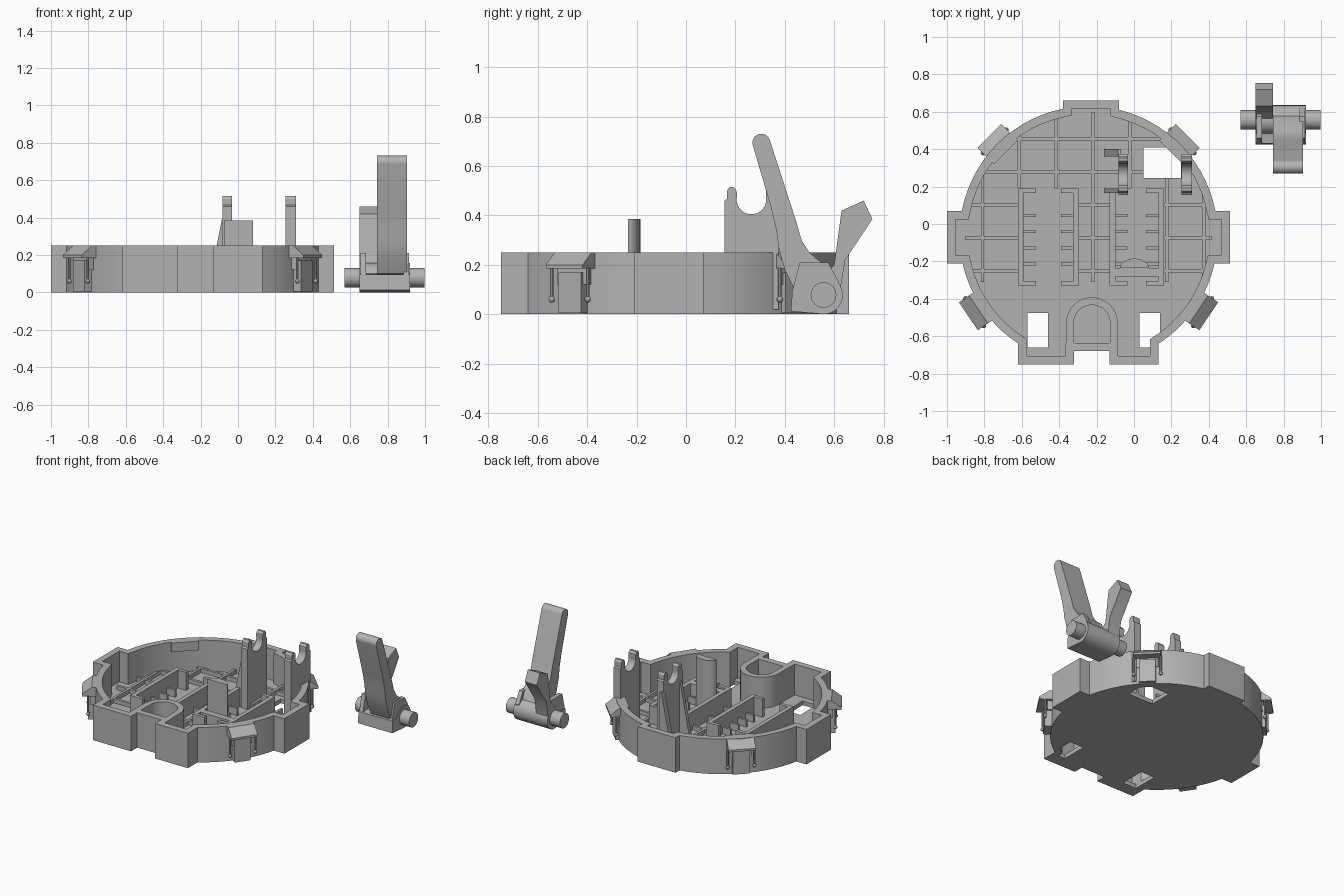
import bpy, bmesh, math
from mathutils import Matrix, Vector

old = bpy.data.objects.get("Cube")
if old:
    bpy.data.objects.remove(old, do_unlink=True)

grey = bpy.data.materials.new("plain_grey")
grey.use_nodes = True
COLOR = (0.45, 0.45, 0.45, 1)
grey.diffuse_color = COLOR
grey.node_tree.nodes["Principled BSDF"].inputs["Base Color"].default_value = COLOR

CX, CY, R = -0.243, -0.06, 0.69
FLOOR, TOP, WALL = 0.03, 0.25, 0.045
parts = []


def finish(name, bm):
    bmesh.ops.recalc_face_normals(bm, faces=bm.faces)
    mesh = bpy.data.meshes.new(name)
    bm.to_mesh(mesh)
    bm.free()
    mesh.materials.append(grey)
    ob = bpy.data.objects.new(name, mesh)
    bpy.context.collection.objects.link(ob)
    parts.append(ob)
    return ob


def place(a, b, t, axis):
    return {"x": (t, a, b), "y": (a, t, b), "z": (a, b, t)}[axis]


def add_prism(bm, pts, lo, hi, axis="z", matrix=Matrix()):
    low, high = [[bm.verts.new(matrix @ Vector(place(a, b, t, axis))) for a, b in pts] for t in (lo, hi)]
    bm.faces.new(low)
    bm.faces.new(high[::-1])
    for i in range(len(pts)):
        j = (i + 1) % len(pts)
        bm.faces.new((low[i], low[j], high[j], high[i]))


def add_box(bm, x0, x1, y0, y1, z0, z1, matrix=Matrix()):
    add_prism(bm, [(x0, y0), (x1, y0), (x1, y1), (x0, y1)], z0, z1, "z", matrix)


def prism(name, pts, lo, hi, axis="z"):
    bm = bmesh.new()
    add_prism(bm, pts, lo, hi, axis)
    return finish(name, bm)


def boxes(name, items):
    bm = bmesh.new()
    for item in items:
        add_box(bm, *item)
    return finish(name, bm)


def arc(cx, cy, r, a0, a1, n):
    steps = [math.radians(a0 + (a1 - a0) * i / n) for i in range(n + 1)]
    return [(cx + r * math.cos(a), cy + r * math.sin(a)) for a in steps]


def band(name, outer, inner, z0, z1, closed):
    """Wall between two matching outlines."""
    bm = bmesh.new()
    rings = [[bm.verts.new((x, y, z)) for x, y in line]
             for line, z in ((outer, z0), (outer, z1), (inner, z1), (inner, z0))]
    n = len(outer)
    for i in range(n if closed else n - 1):
        j = (i + 1) % n
        for k in range(4):
            a, b = rings[k], rings[(k + 1) % 4]
            bm.faces.new((a[i], a[j], b[j], b[i]))
    if not closed:
        for i in (0, n - 1):
            bm.faces.new([r[i] for r in rings])
    return finish(name, bm)


def inset(pts, d):
    """Mitred inward offset of a counter-clockwise outline."""
    out = []
    for i, p in enumerate(pts):
        p, a, b = Vector(p), Vector(pts[i - 1]), Vector(pts[(i + 1) % len(pts)])
        u, v = (p - a).normalized(), (b - p).normalized()
        n1, n2 = Vector((-u.y, u.x)), Vector((-v.y, v.x))
        out.append(tuple(p + (n1 + n2) * d / (1 + n1.dot(n2))))
    return out


# Housing outline: a circle with rectangular lugs and a front notch
def rim_at_x(x, s):
    return (x, CY + s * math.sqrt(R * R - (x - CX) ** 2))


def rim_at_y(y, s):
    return (CX + s * math.sqrt(R * R - (y - CY) ** 2), y)


def rim(p, q):
    a, b = [math.degrees(math.atan2(t[1] - CY, t[0] - CX)) for t in (p, q)]
    return arc(CX, CY, R, a, b if b > a else b + 360, 14)


e0, e1 = rim_at_y(-0.21, 1), rim_at_y(0.07, 1)
n0, n1 = rim_at_x(-0.08, 1), rim_at_x(-0.38, 1)
w0, w1 = rim_at_y(0.07, -1), rim_at_y(-0.21, -1)
s0, s1 = rim_at_x(-0.62, -1), rim_at_x(0.13, -1)
outline = ([(0.514, -0.21), (0.514, 0.07)] + rim(e1, n0) + [(-0.08, 0.66), (-0.38, 0.66)]
           + rim(n1, w0) + [(-1, 0.07), (-1, -0.21)] + rim(w1, s0)
           + [(-0.62, -0.75), (-0.32, -0.75), (-0.32, -0.68), (-0.13, -0.68), (-0.13, -0.75), (0.13, -0.75)]
           + rim(s1, e0))
band("outer_wall", outline, inset(outline, WALL), 0, TOP, True)

# Floor with three openings
HOLES = [(-0.57, -0.46, -0.66, -0.475), (0.03, 0.14, -0.66, -0.475), (0.05, 0.25, 0.245, 0.41)]
floor = prism("floor", inset(outline, 0.01), 0, FLOOR)
cutter = boxes("floor_cutter", [(*h, -0.1, 0.1) for h in HOLES])
cutter.hide_render = True
mod = floor.modifiers.new("openings", "BOOLEAN")
mod.object, mod.operation, mod.solver = cutter, "DIFFERENCE", "EXACT"
bpy.context.view_layer.objects.active = floor
bpy.ops.object.modifier_apply(modifier=mod.name)
parts.remove(cutter)
bpy.data.objects.remove(cutter, do_unlink=True)

# Low ribs on the floor, kept out of the bays and the opening
BAYS = [(-0.62, -0.295, -0.33, 0.19), (-0.13, 0.16, -0.33, 0.19), HOLES[2]]


def clear_spans(lo, hi, blocks):
    for b0, b1 in sorted(blocks):
        if b0 > lo:
            yield lo, min(b0, hi)
        lo = max(lo, b1)
    if lo < hi:
        yield lo, hi


ribs, half, reach = [], 0.009, R - 0.03
for i in range(7):
    x = -0.81 + 0.197 * i
    h = math.sqrt(reach ** 2 - (x - CX) ** 2)
    blocks = [b[2:] for b in BAYS if b[0] < x < b[1]]
    for lo, hi in clear_spans(max(CY - h, -0.31), CY + h, blocks):
        ribs.append((x - half, x + half, lo, hi, FLOOR - 0.01, 0.06))
for i in range(5):
    y = 0.455 - 0.176 * i
    h = math.sqrt(reach ** 2 - (y - CY) ** 2)
    blocks = [b[:2] for b in BAYS if b[2] < y < b[3]]
    for lo, hi in clear_spans(CX - h, CX + h, blocks):
        ribs.append((lo, hi, y - half, y + half, FLOOR - 0.01, 0.059))
boxes("floor_ribs", ribs)

# Bay rails with hooked ends and short stubs
rails = []
for x, s in ((-0.605, 1), (-0.31, -1), (-0.115, 1), (0.145, -1)):
    rails.append((x - 0.015, x + 0.015, -0.33, 0.19, FLOOR - 0.01, 0.16))
    lo, hi = sorted((x, x + s * 0.08))
    for y in (-0.33, 0.165):
        rails.append((lo, hi, y, y + 0.025, FLOOR - 0.01, 0.159))
    for k in range(4):
        y = -0.215 + 0.087 * k
        rails.append((lo, hi, y - 0.008, y + 0.008, FLOOR - 0.01, 0.08))
boxes("bay_rails", rails)

# Front arch
def arch_line(r):
    return [(-0.225 + r, -0.67)] + arc(-0.225, -0.53, r, 0, 180, 20) + [(-0.225 - r, -0.67)]


band("front_arch", arch_line(0.138), arch_line(0.097), FLOOR - 0.01, TOP, False)

# Contact plate with a rounded post
boxes("contact_plate", [(-0.13, 0.135, -0.28, -0.235, FLOOR - 0.01, 0.16)])
post = [(0.0025 + 0.0775 * a, -0.235 + 0.05 * b) for a, b in arc(0, 0, 1, 0, 180, 16)]
prism("round_post", post, FLOOR - 0.01, 0.385)

# Pair of axle cradles
side = [(0.155, FLOOR - 0.01), (0.155, 0.46), (0.166, 0.467), (0.166, 0.5), (0.176, 0.515), (0.192, 0.515), (0.205, 0.5)]
cradle = side + arc(0.265, 0.465, 0.06, 165, 375, 20) + [(0.53 - y, z) for y, z in reversed(side)]
prism("left_cradle", cradle, 0.255, 0.31, "x")
prism("right_cradle", cradle, -0.083, -0.033, "x")
for y0, y1 in ((0.36, 0.4), (0.165, 0.19)):
    prism("cradle_gusset", [(-0.16, 0.02), (-0.07, 0.02), (-0.07, 0.39), (-0.086, 0.39)], y0, y1, "y")

# Hooded clips around the rim
for angle, shift in ((-34, 0), (214, 0), (45, -0.025), (135, -0.025)):
    m = (Matrix.Translation((CX, CY, 0)) @ Matrix.Rotation(math.radians(angle), 4, "Z")
         @ Matrix.Translation((shift, 0, 0)))
    bm = bmesh.new()
    hood = [(0.65, 0.185), (0.775, 0.185), (0.775, 0.2), (0.71, 0.25), (0.65, 0.25)]
    add_prism(bm, hood, -0.09, 0.09, "y", m)
    add_box(bm, 0.67, 0.735, -0.055, 0.055, 0.005, 0.17, m)
    add_box(bm, 0.67, 0.72, -0.07, 0.07, 0.12, 0.19, m)
    for t in (-0.088, 0.088):
        add_prism(bm, arc(0.735, t, 0.007, 0, 315, 7), 0.06, 0.19, "z", m)
        bmesh.ops.create_uvsphere(bm, u_segments=10, v_segments=6, radius=0.013,
                                  matrix=m @ Matrix.Translation((0.735, t, 0.06)))
    finish("rim_clip", bm)

# Separate lever: axle, hub, cheeks and two arms
AY, AZ = 0.557, 0.078
prism("lever_axle", arc(AY, AZ, 0.052, 0, 348.75, 31), 0.57, 0.997, "x")
prism("lever_hub", arc(AY, AZ, 0.078, 0, 348.75, 31), 0.65, 0.92, "x")
prism("lever_base", [(0.425, 0.012), (0.55, 0.001), (0.57, 0.12), (0.475, 0.1), (0.43, 0.095)], 0.65, 0.92, "x")
cheek = [(0.43, 0.09), (0.5, 0.04), (0.6, 0.06), (0.62, 0.13), (0.575, 0.21), (0.46, 0.21)]
for x in (0.655, 0.885):
    prism("lever_cheek", cheek, x, x + 0.03, "x")
long_arm = (arc(0.305, 0.695, 0.036, 15, 195, 12)
            + [(0.345, 0.43), (0.366, 0.34), (0.375, 0.27), (0.4, 0.18), (0.44, 0.1), (0.52, 0.06),
               (0.59, 0.12), (0.56, 0.2), (0.5, 0.25), (0.468, 0.3), (0.445, 0.38)])
prism("long_arm", long_arm, 0.742, 0.903, "x")
short_arm = [(0.55, 0.06), (0.625, 0.1), (0.645, 0.22), (0.755, 0.385), (0.72, 0.46), (0.63, 0.42), (0.6, 0.2), (0.55, 0.14)]
prism("short_arm", short_arm, 0.65, 0.744, "x")

# Smooth curved surfaces, keep edges crisp
bpy.ops.object.select_all(action="DESELECT")
for ob in parts:
    ob.select_set(True)
bpy.context.view_layer.objects.active = parts[0]
bpy.ops.object.shade_smooth_by_angle(angle=math.radians(30))
